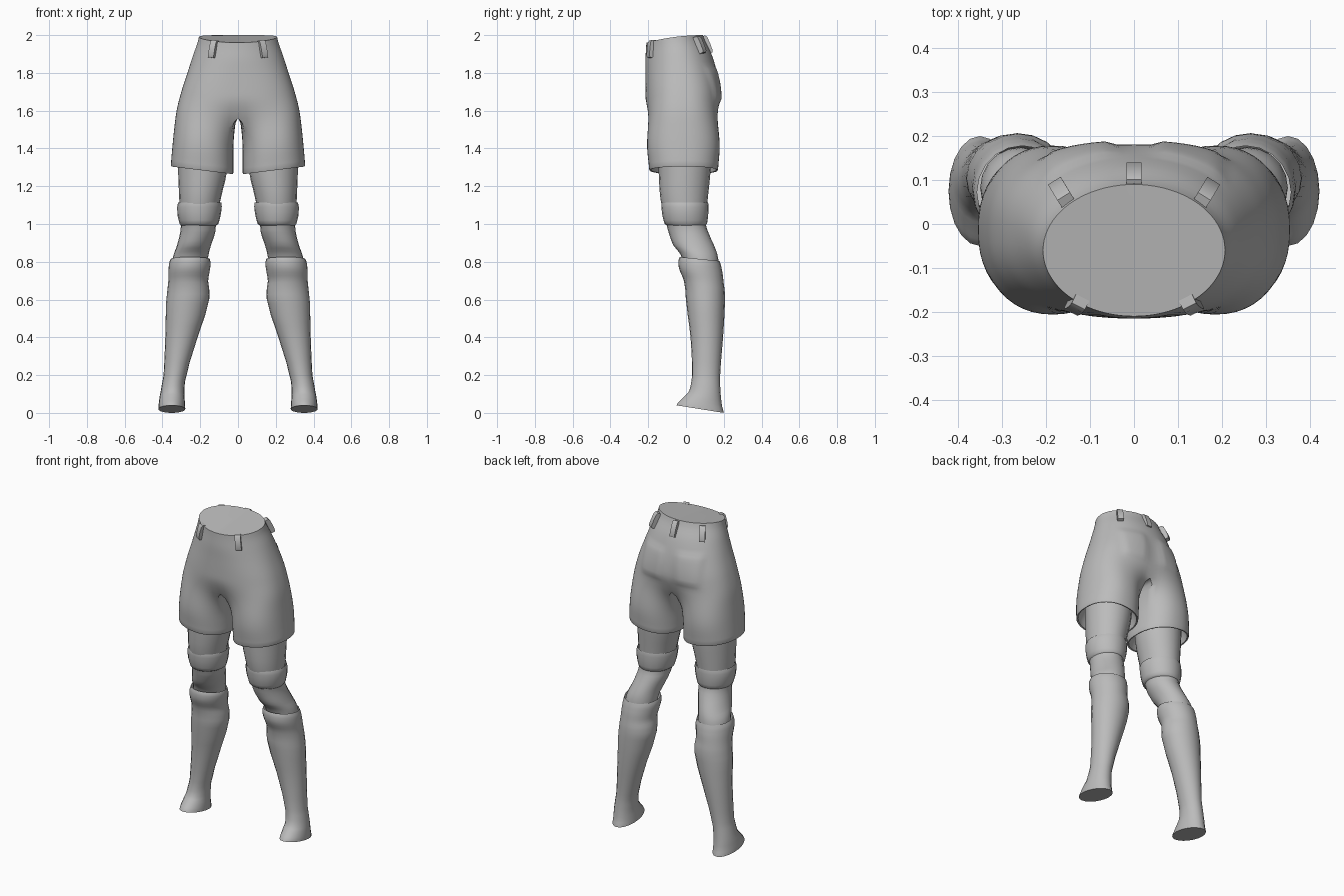
import bpy, bmesh, math
from mathutils import Vector

if "Cube" in bpy.data.objects:
    bpy.data.objects.remove(bpy.data.objects["Cube"])

grey = bpy.data.materials.new("plain grey")
grey.diffuse_color = (0.5, 0.5, 0.5, 1)
grey.use_nodes = True
grey.node_tree.nodes["Principled BSDF"].inputs["Base Color"].default_value = grey.diffuse_color


def finish(name, bm, angle=40, mirror=True):
    bmesh.ops.remove_doubles(bm, verts=bm.verts, dist=1e-5)
    bmesh.ops.recalc_face_normals(bm, faces=bm.faces)
    me = bpy.data.meshes.new(name)
    bm.to_mesh(me)
    bm.free()
    me.materials.append(grey)
    ob = bpy.data.objects.new(name, me)
    bpy.context.collection.objects.link(ob)
    bpy.ops.object.select_all(action='DESELECT')
    ob.select_set(True)
    bpy.context.view_layer.objects.active = ob
    bpy.ops.object.shade_smooth_by_angle(angle=math.radians(angle))
    if mirror:
        ob.modifiers.new("mirror", 'MIRROR').merge_threshold = 0.0005
    return ob


def bridge(bm, a, b, closed):
    n = len(a)
    for i in range(n if closed else n - 1):
        j = (i + 1) % n
        bm.faces.new((a[i], a[j], b[j], b[i]))


def smooth(t):
    t = min(1, max(0, t))
    return t * t * (3 - 2 * t)


def sample(keys, z):
    """Catmull-Rom through rows sorted by falling height."""
    i = 0
    while i < len(keys) - 2 and z < keys[i + 1][0]:
        i += 1
    p = [keys[min(len(keys) - 1, max(0, i + k))] for k in (-1, 0, 1, 2)]
    t = min(1, max(0, (p[1][0] - z) / (p[1][0] - p[2][0])))
    return [0.5 * (2 * b + (c - a) * t + (2 * a - 5 * b + 4 * c - d) * t * t
                   + (3 * b - a - 3 * c + d) * t ** 3)
            for a, b, c, d in zip(*p)][1:]


# ---- shorts: height, half width, front y, back y
BODY = [(2.0, .207, -.21, .09), (1.9, .237, -.215, .135), (1.8, .268, -.215, .165),
        (1.7, .30, -.215, .18), (1.6, .325, -.213, .18), (1.5, .338, -.21, .18),
        (1.4, .348, -.205, .178), (1.31, .355, -.195, .17)]
CROTCH, HEM, NO, NI = 1.56, 1.31, 40, 10


def power(v, p):
    return math.copysign(abs(v) ** p, v)


def shorts_point(z, k, inner):
    """k runs 0..1 along the outer arc (front to back) or the inner arc (back to front)."""
    a, yf, yb = sample(BODY, z)
    c, b = (yf + yb) / 2, (yb - yf) / 2
    w = smooth((1.68 - z) / .28)
    p = 1 - .2 * smooth((2.0 - z) / .4)
    if inner:
        bx, by = 0, c + b * (1 - 2 * k)
        u = math.radians(150 + 60 * k)
    else:
        t = math.radians(-90 + 180 * k)
        bx, by = a * power(max(0, math.cos(t)), p), c + b * power(math.sin(t), p)
        u = math.radians(-150 + 300 * k)
    lx = (a + .025) / 2 + (a - .025) / 2 * power(math.cos(u), .9)
    ly = c + b * power(math.sin(u), .9)
    x, y = bx + (lx - bx) * w, by + (ly - by) * w
    if z >= CROTCH and (inner or k in (0, 1)):
        x = 0
    # raised back pocket
    if y > 0:
        d = max(abs(x - .125) / .075, abs(z - 1.735) / .09)
        y += .009 * smooth((1.15 - d) / .3)
    # waist dips in front, hem dips inside
    zz = z - .04 * ((.09 - y) / .3) ** 2 * smooth((z - 1.75) / .25)
    zz -= .04 * (.355 - x) / .33 * smooth((1.5 - z) / .19)
    return Vector((x, y, zz))


bm = bmesh.new()
upper = [2.0 - (2.0 - CROTCH) * i / 22 for i in range(23)]
lower = [CROTCH - (CROTCH - HEM) * i / 10 for i in range(11)]
prev = None
for z in upper:
    ring = [bm.verts.new(shorts_point(z, i / NO, False)) for i in range(NO + 1)]
    if prev:
        bridge(bm, prev, ring, False)
    else:
        bm.faces.new(ring)          # waist cap
    prev = ring


def leg_loop(z):
    return [shorts_point(z, i / NO, False) for i in range(NO + 1)] + \
           [shorts_point(z, i / NI, True) for i in range(1, NI)]


loops = [leg_loop(z) for z in lower]
mid = Vector((.19, -.01, 0))
for s, dz in ((.985, -.006), (.94, -.004), (.92, .03), (.72, .10)):   # hem turned inside
    loops.append([Vector((mid.x + (v.x - mid.x) * s, mid.y + (v.y - mid.y) * s, v.z + dz))
                  for v in loops[10]])
prev = None
for loop in loops:
    ring = [bm.verts.new(v) for v in loop]
    if prev:
        bridge(bm, prev, ring, True)
    prev = ring
finish("shorts", bm, 50)


# ---- leg parts: rows of height, inner x, outer x, front y, back y, slope along y
def tube(name, rows, n=20, steps=3, cap=False, angle=45):
    bm = bmesh.new()
    zs = []
    for r, q in zip(rows, rows[1:]):
        zs += [r[0] + (q[0] - r[0]) * i / steps for i in range(steps)]
    prev = None
    for z in zs + [rows[-1][0]]:
        x0, x1, y0, y1, slope = sample(rows, z)
        ring = []
        for i in range(n):
            t = math.tau * i / n
            dy = (y1 - y0) / 2 * math.sin(t)
            ring.append(bm.verts.new(((x0 + x1) / 2 + (x1 - x0) / 2 * math.cos(t),
                                      (y0 + y1) / 2 + dy, z + slope * dy)))
        if prev:
            bridge(bm, prev, ring, True)
        prev = ring
    if cap:
        bm.faces.new(prev)
    return finish(name, bm, angle)


tube("thigh", [(1.44, .05, .32, -.15, .135, 0), (1.28, .058, .317, -.145, .13, 0),
               (1.13, .092, .311, -.135, .115, 0), (1.0, .115, .303, -.105, .105, 0),
               (.95, .122, .307, -.092, .123, -.05), (.88, .145, .325, -.068, .155, -.08),
               (.83, .157, .343, -.03, .17, -.1), (.77, .165, .35, -.01, .175, -.1)])
tube("thigh_strap", [(1.108, .096, .306, -.12, .11, 0), (1.114, .088, .316, -.129, .117, 0),
                     (1.09, .086, .322, -.13, .119, 0), (1.04, .093, .319, -.124, .117, 0),
                     (1.0, .104, .309, -.113, .111, 0), (.993, .114, .303, -.102, .104, 0)], steps=2)
tube("sock_and_foot", [(.808, .162, .345, -.02, .168, -.1), (.815, .150, .357, -.034, .178, -.1),
                       (.79, .145, .365, -.04, .186, -.1), (.75, .150, .368, -.036, .194, -.1),
                       (.70, .158, .369, -.014, .199, -.08), (.65, .152, .374, -.004, .205, -.04),
                       (.58, .158, .381, .002, .206, 0), (.40, .214, .385, .024, .196, 0),
                       (.20, .272, .394, .032, .181, 0), (.11, .284, .410, .016, .183, -.05),
                       (.055, .281, .419, -.025, .190, -.14), (.02, .279, .422, -.05, .2, -.16)],
     cap=True)


# ---- belt loops: bent strap from the waist edge down the cloth
def belt_loop(name, top, bottom, out, mirror):
    bm = bmesh.new()
    top, bottom, out = Vector(top), Vector(bottom), Vector(out).normalized()
    side = (bottom - top).cross(out).normalized() * .017
    prev = None
    for k, d in ((0, -.012), (0, .010), (.12, .017), (.5, .018), (.88, .016), (1, .010), (1, -.012)):
        c = top.lerp(bottom, k)
        ring = [bm.verts.new(c + out * e + side * s)
                for e, s in ((d, -1), (d, 1), (-.012, 1), (-.012, -1))]
        if prev:
            bridge(bm, prev, ring, True)
        prev = ring
    finish(name, bm, 40, mirror)


belt_loop("front_belt_loop", (.122, -.178, 1.972), (.139, -.188, 1.88), (.45, -.9, .1), True)
belt_loop("side_back_belt_loop", (.155, .055, 1.99), (.176, .090, 1.905), (.5, .8, .35), True)
belt_loop("centre_back_belt_loop", (0, .092, 1.995), (0, .130, 1.905), (0, .9, .35), False)
